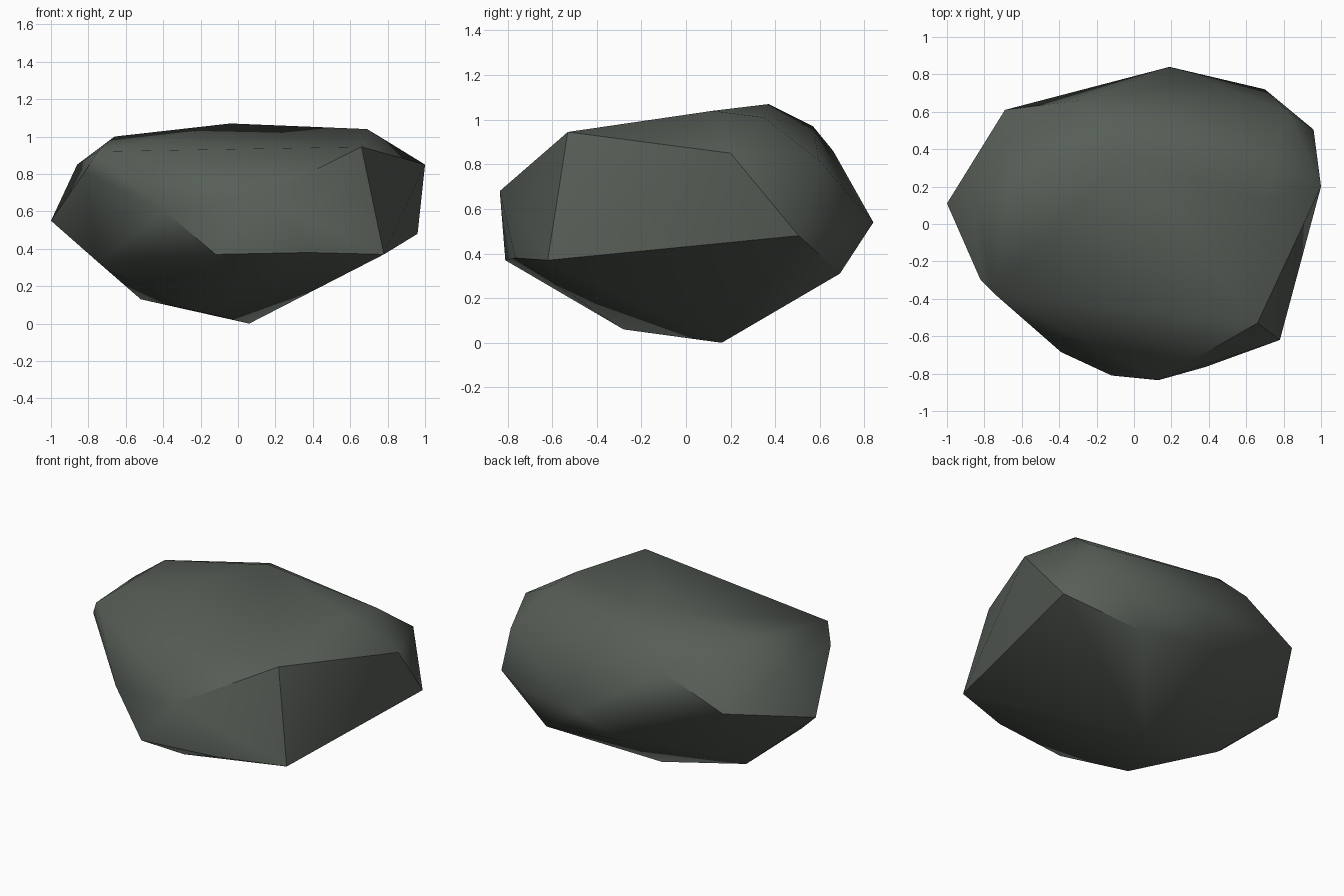
import bpy, bmesh, math

if "Cube" in bpy.data.objects:
    bpy.data.objects.remove(bpy.data.objects["Cube"])

# Corner points of the chipped boulder, grouped by zone
base = [(.06, .16, 0), (-.19, -.28, .06), (-.52, .13, .13), (.51, .69, .31),
        (-.75, -.10, .33), (0, .715, .375)]
girdle = [(.78, -.62, .37), (.38, -.765, .38), (-.12, -.81, .37), (.13, -.835, .68),
          (-.39, -.685, .60), (-1, .11, .55), (-.69, .61, .68), (.19, .84, .54),
          (.70, .72, .53), (.96, .505, .48)]
crown = [(1, .20, .85), (.66, -.53, .945), (-.75, -.37, .92), (-.82, -.30, .81),
         (-.86, .17, .85), (-.66, .20, 1.0), (-.04, .37, 1.07), (.69, .12, 1.04),
         (.74, .35, 1.01), (.83, .595, .82), (-.17, .57, .97), (-.30, .66, .86)]

# Wrap the corners in a convex shell
bm = bmesh.new()
for p in base + girdle + crown:
    bm.verts.new(p)
bmesh.ops.convex_hull(bm, input=bm.verts)
loose = [v for v in bm.verts if not v.link_faces]
bmesh.ops.delete(bm, geom=loose, context='VERTS')
bmesh.ops.recalc_face_normals(bm, faces=bm.faces)
mesh = bpy.data.meshes.new("boulder")
bm.to_mesh(mesh)
bm.free()

boulder = bpy.data.objects.new("boulder", mesh)
bpy.context.collection.objects.link(boulder)

# Dark stone colour
stone = bpy.data.materials.new("dark_stone")
stone.diffuse_color = (.095, .11, .095, 1)
stone.use_nodes = True
stone.node_tree.nodes["Principled BSDF"].inputs["Base Color"].default_value = stone.diffuse_color
mesh.materials.append(stone)

# Smooth faces with crisp chipped edges
bpy.context.view_layer.objects.active = boulder
boulder.select_set(True)
bpy.ops.object.shade_smooth_by_angle(angle=math.radians(38))
